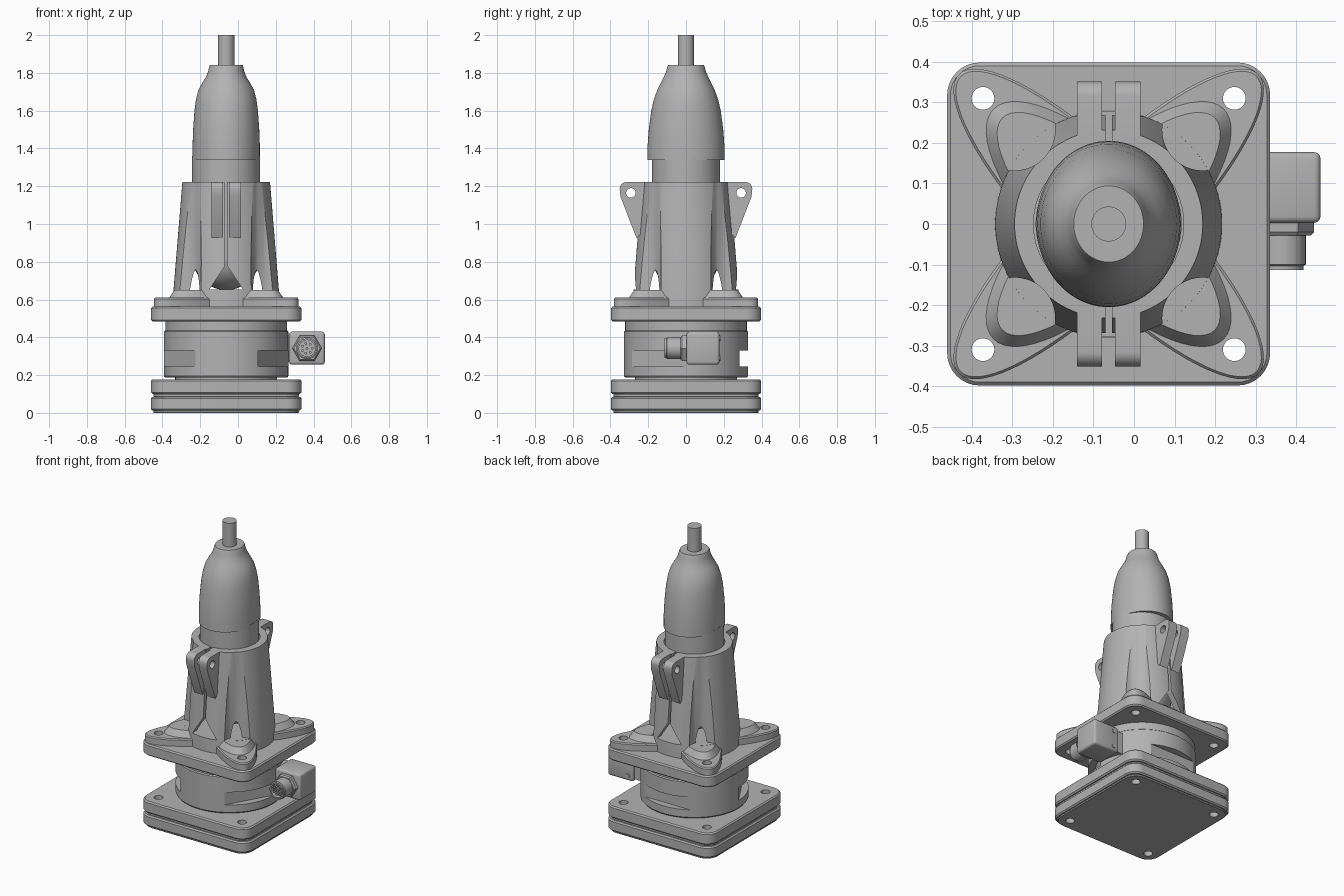
import bpy, bmesh, math
from mathutils import Matrix, Vector

if "Cube" in bpy.data.objects:
    bpy.data.objects.remove(bpy.data.objects["Cube"], do_unlink=True)

CX = -0.0625          # the main axis sits left of the middle
TAU = math.tau
DIAGONALS = [TAU * (k + 0.5) / 4 for k in range(4)]

grey = bpy.data.materials.new("satin grey")
grey.use_nodes = True
grey.diffuse_color = (0.45, 0.45, 0.45, 1)
grey.node_tree.nodes["Principled BSDF"].inputs["Base Color"].default_value = (0.45, 0.45, 0.45, 1)


def finish(bm, name, matrix=None):
    """Turn a bmesh into a named, smooth-by-angle object."""
    if matrix:
        bmesh.ops.transform(bm, matrix=matrix, verts=bm.verts)
    bmesh.ops.recalc_face_normals(bm, faces=bm.faces)
    mesh = bpy.data.meshes.new(name)
    bm.to_mesh(mesh)
    bm.free()
    mesh.materials.append(grey)
    obj = bpy.data.objects.new(name, mesh)
    bpy.context.collection.objects.link(obj)
    return obj


def loft(name, rings, matrix=None):
    """Skin a stack of closed rings of points and cap both ends."""
    bm = bmesh.new()
    loops = [[bm.verts.new(p) for p in ring] for ring in rings]
    n = len(loops[0])
    for a, b in zip(loops, loops[1:]):
        for i in range(n):
            j = (i + 1) % n
            bm.faces.new((a[i], a[j], b[j], b[i]))
    bm.faces.new(loops[0][::-1])
    bm.faces.new(loops[-1])
    return finish(bm, name, matrix)


def oval(rx, ry, z, n=64):
    return [(rx * math.cos(TAU * i / n), ry * math.sin(TAU * i / n), z) for i in range(n)]


def turned(name, profile, matrix=None, n=64):
    """Round part from (radius, z) or (x radius, y radius, z) rows."""
    return loft(name, [oval(p[0], p[-2], p[-1], n) for p in profile], matrix)


def prism(name, points, depth, matrix=None):
    return loft(name, [[(x, y, z) for x, y in points] for z in (0, depth)], matrix)


def box(name, lo, hi, matrix=None):
    pts = [(lo[0], lo[1]), (hi[0], lo[1]), (hi[0], hi[1]), (lo[0], hi[1])]
    m = Matrix.Translation((0, 0, lo[2]))
    return prism(name, pts, hi[2] - lo[2], matrix @ m if matrix else m)


def use(obj, kind, **settings):
    mod = obj.modifiers.new(kind.title(), kind)
    for key, value in settings.items():
        setattr(mod, key, value)
    bpy.context.view_layer.objects.active = obj
    bpy.ops.object.modifier_apply(modifier=mod.name)


def cut(obj, *cutters):
    for c in cutters:
        use(obj, 'BOOLEAN', object=c, operation='DIFFERENCE', solver='EXACT')
        bpy.data.objects.remove(c, do_unlink=True)


def spin(angle):
    return Matrix.Rotation(angle, 4, 'Z')


def bolt_holes(obj):
    for a in DIAGONALS:
        cut(obj, turned("cutter", [(0.028, -0.1), (0.028, 1)],
                        spin(a) @ Matrix.Translation((0.438, 0, 0)), 32))


def rounded_square(half, r, z):
    pts = []
    for k, a in enumerate(DIAGONALS):
        cx, cy = [math.copysign(half - r, f(a)) for f in (math.cos, math.sin)]
        for i in range(9):
            t = TAU / 4 * (k + i / 8)
            pts.append((cx + r * math.cos(t), cy + r * math.sin(t), z))
    return pts


def plate(name, z0, z1, half=0.398, edge=0.008):
    obj = loft(name, [rounded_square(half - e, 0.08 - e, z) for e, z in
                      ((edge, z0), (0, z0 + edge), (0, z1 - edge), (edge, z1))])
    bolt_holes(obj)
    return obj


# Base, spacers and upper mounting plate
plate("foot_pad", 0, 0.012, 0.385, 0.002)
plate("lower_base_plate", 0.012, 0.085)
plate("base_spacer", 0.085, 0.1, 0.385, 0.002)
plate("upper_base_plate", 0.1, 0.178)
plate("mounting_plate", 0.485, 0.562)

# Sensor drum with three flat recesses
drum = turned("sensor_drum", [(0.27, 0.17), (0.27, 0.187), (0.323, 0.187), (0.329, 0.195),
                              (0.329, 0.43), (0.322, 0.436), (0.322, 0.49)], n=96)
for a in (-30, 90, 210):
    cut(drum, box("cutter", (0.284, -0.3, 0.245), (0.5, 0.3, 0.33), spin(math.radians(a))))

# Cable socket on the left side
sx, sz = 0.428, 0.342
socket = box("socket_housing", (0.333, 0.003, 0.255), (0.522, 0.177, 0.43))
use(socket, 'BEVEL', width=0.015, segments=3)
box("socket_bridge", (0.25, 0.02, 0.27), (0.345, 0.16, 0.415))
to_front = Matrix.Translation((sx, 0.005, sz)) @ Matrix.Rotation(TAU / 4, 4, 'X')
turned("socket_nut", [(0.078, 0), (0.078, 0.025), (0.07, 0.033)], to_front, 6)
barrel = turned("socket_barrel", [(0.058, 0.02), (0.058, 0.105), (0.052, 0.108),
                                  (0.052, 0.118)], to_front, 40)
cut(barrel, turned("cutter", [(0.043, 0.085), (0.043, 0.2)], to_front, 40))
for i in range(8):
    r = 0 if i == 7 else 0.027
    pin = Matrix.Translation((r * math.cos(TAU * i / 7), r * math.sin(TAU * i / 7), 0))
    turned("socket_pin", [(0.007, 0.08), (0.007, 0.11)], to_front @ pin, 12)
for z in (0.29, 0.395):
    back = Matrix.Translation((0.37, 0.174, z)) @ Matrix.Rotation(-TAU / 4, 4, 'X')
    turned("socket_screw", [(0.014, 0), (0.014, 0.008)], back, 16)

# Crossed oval flange and sloping pads at the foot of the holder
for a in DIAGONALS[:2]:
    ear = turned("flange_ear", [(0.522, 0.142, 0.56), (0.522, 0.142, 0.603),
                                (0.515, 0.135, 0.61)], spin(a), 80)
    bolt_holes(ear)
    pad = turned("flange_pad", [(0.405, 0.15, 0.605), (0.37, 0.12, 0.65)], spin(a))
    bolt_holes(pad)

# Hollow tapered holder with diagonal scallops and a clamping slit
holder = turned("tool_holder", [(0.28, 0.56), (0.279, 0.65), (0.232, 1.222)], n=96)
cut(holder, turned("cutter", [(0.238, 0.65), (0.185, 1.222), (0.176, 1.32)], n=96))
for a in DIAGONALS:
    cut(holder, turned("cutter", [(0.1, 0.651), (0.1, 1.3)],
                       spin(a) @ Matrix.Translation((0.328, 0, 0)), 48))
slit = [(-0.09, 0.652), (0.09, 0.652), (0.008, 0.775), (0.008, 1.3), (-0.008, 1.3), (-0.008, 0.775)]
cut(holder, prism("cutter", slit, 0.8,
                  Matrix.Translation((0, 0.4, 0)) @ Matrix.Rotation(TAU / 4, 4, 'X')))

# Paired clamping lugs, front and back
side = Matrix(((0, 0, 1, 0), (1, 0, 0, 0), (0, 1, 0, 0), (0, 0, 0, 1)))
outline = [(0.236, 0.95), (0.262, 0.925), (0.347, 1.145)]
outline += [(0.315 + 0.036 * math.cos(t), 1.186 + 0.036 * math.sin(t))
            for t in (TAU * i / 32 for i in range(9))] + [(0.2, 1.222), (0.205, 1.16)]
for end in (0, TAU / 2):
    for x in (0.016, -0.078):
        m = spin(end) @ Matrix.Translation((x, 0, 0)) @ side
        lug = prism("clamp_lug", outline, 0.062, m)
        hole = Matrix.Translation((0.292, 1.165, 0))
        cut(lug, turned("cutter", [(0.025, -0.1), (0.025, 0.2)], m @ hole, 32))

# Tool body: round-bottomed core, oval grip and shaft
bowl = [(0.18 * math.sin(t), 0.83 - 0.18 * math.cos(t)) for t in
        (TAU / 4 * (i + 0.3) / 10 for i in range(10))]
turned("tool_core", bowl + [(0.18, 0.83), (0.18, 1.36)])
turned("tool_grip", [(0.178, 0.205, 1.34), (0.178, 0.203, 1.42), (0.175, 0.197, 1.5),
                     (0.168, 0.184, 1.6), (0.16, 0.17, 1.66), (0.147, 0.152, 1.71),
                     (0.125, 0.132, 1.75), (0.106, 0.117, 1.78), (0.095, 0.104, 1.81),
                     (0.091, 0.1, 1.83), (0.086, 0.094, 1.842)], n=80)
turned("tool_shaft", [(0.043, 1.83), (0.043, 2.0)], n=40)

# Shift onto the main axis and shade
for obj in bpy.data.objects:
    if obj.type == 'MESH' and grey.name in obj.data.materials:
        obj.data.transform(Matrix.Translation(Vector((CX, 0, 0))))
        bpy.ops.object.select_all(action='DESELECT')
        obj.select_set(True)
        bpy.context.view_layer.objects.active = obj
        bpy.ops.object.shade_smooth_by_angle(angle=math.radians(30))
